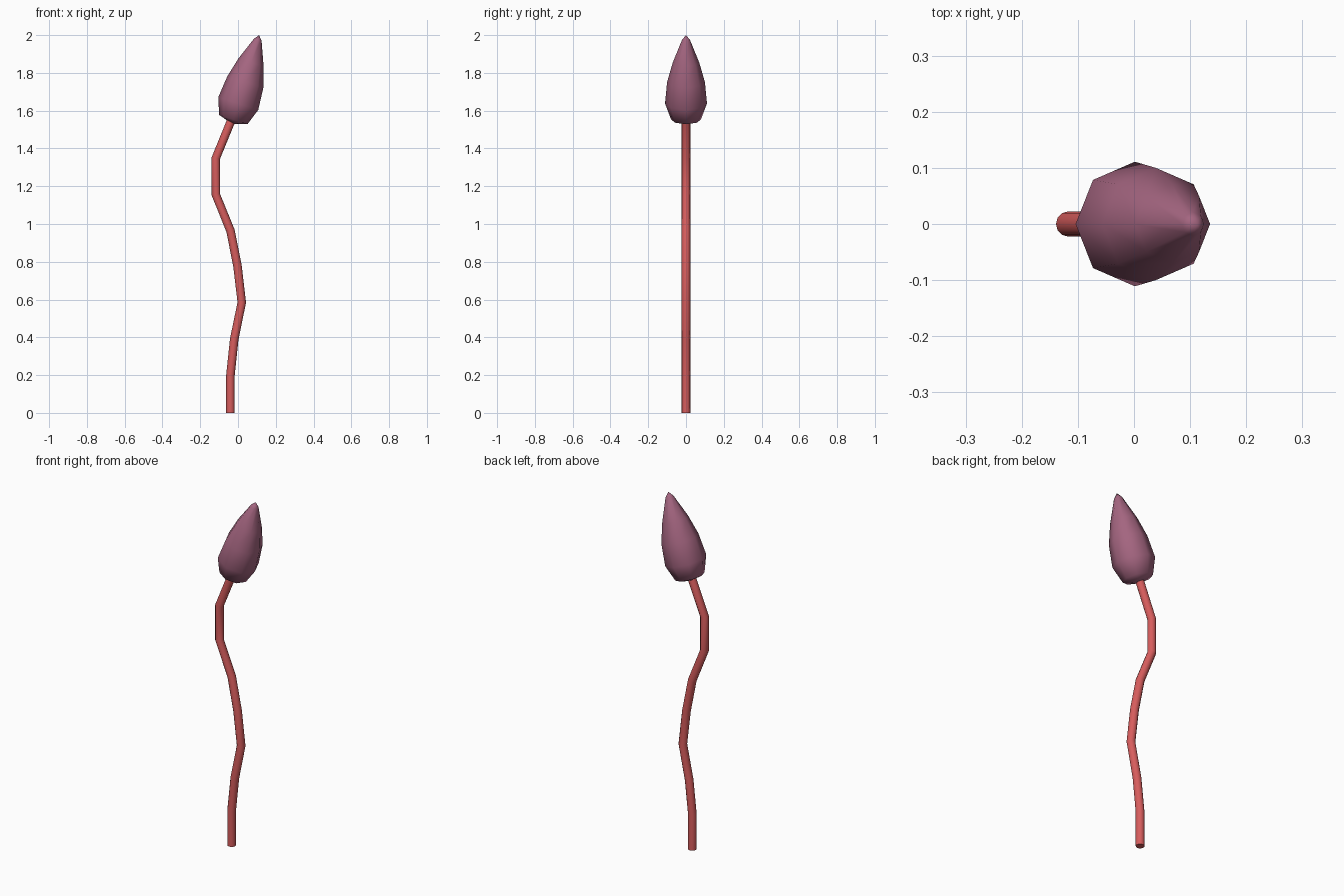
import bpy, bmesh, math
from mathutils import Vector

if "Cube" in bpy.data.objects:
    bpy.data.objects.remove(bpy.data.objects["Cube"])


def material(name, rgb):
    m = bpy.data.materials.new(name)
    m.diffuse_color = (*rgb, 1.0)
    m.use_nodes = True
    m.node_tree.nodes["Principled BSDF"].inputs["Base Color"].default_value = m.diffuse_color
    return m


def loft(name, rings, sides, mat, tilt=None, poles=None, angle=60):
    """Skin circular rings (x, z, radius); ends are flat caps or poles."""
    bm = bmesh.new()
    pts = [Vector((x, 0, z)) for x, z, r in rings]
    loops = []
    for i, (x, z, r) in enumerate(rings):
        if tilt is None:
            a = (pts[i] - pts[max(i - 1, 0)]).normalized()
            b = (pts[min(i + 1, len(pts) - 1)] - pts[i]).normalized()
            t = (a + b).normalized()
        else:
            t = Vector((math.sin(tilt), 0, math.cos(tilt)))
        u, v = Vector((t.z, 0, -t.x)), Vector((0, 1, 0))
        loops.append([bm.verts.new(pts[i] + r * (math.cos(k * math.tau / sides) * u
                                                + math.sin(k * math.tau / sides) * v))
                      for k in range(sides)])
    for lo, hi in zip(loops, loops[1:]):
        for k in range(sides):
            n = (k + 1) % sides
            bm.faces.new((lo[k], lo[n], hi[n], hi[k]))
    if poles:
        for (x, z), ring in zip(poles, (loops[0], loops[-1])):
            p = bm.verts.new((x, 0, z))
            for k in range(sides):
                bm.faces.new((p, ring[k], ring[(k + 1) % sides]))
    else:
        bm.faces.new(loops[0])
        bm.faces.new(loops[-1])
    bmesh.ops.recalc_face_normals(bm, faces=bm.faces)
    me = bpy.data.meshes.new(name)
    bm.to_mesh(me)
    bm.free()
    me.materials.append(mat)
    ob = bpy.data.objects.new(name, me)
    bpy.context.collection.objects.link(ob)
    bpy.ops.object.select_all(action='DESELECT')
    ob.select_set(True)
    bpy.context.view_layer.objects.active = ob
    bpy.ops.object.shade_smooth_by_angle(angle=math.radians(angle))
    return ob


red = material("stem red", (0.68, 0.11, 0.11))
mauve = material("bud mauve", (0.37, 0.13, 0.215))

# Winding stem, its top hidden inside the bud
path = [(-0.04, 0.0), (-0.04, 0.2), (-0.02, 0.39), (0.02, 0.585), (-0.003, 0.78),
        (-0.04, 0.965), (-0.117, 1.155), (-0.117, 1.35), (-0.035, 1.55)]
loft("stem", [(x, z, 0.0225) for x, z in path], 12, red)

# Leaning pointed bud with eight sides
loft("bud", [(-0.025, 1.553, 0.079), (0.0015, 1.638, 0.111), (0.039, 1.752, 0.1),
             (0.069, 1.855, 0.07), (0.105, 1.975, 0.021)],
     8, mauve, tilt=math.radians(18), poles=[(-0.03, 1.53), (0.112, 2.0)], angle=80)
